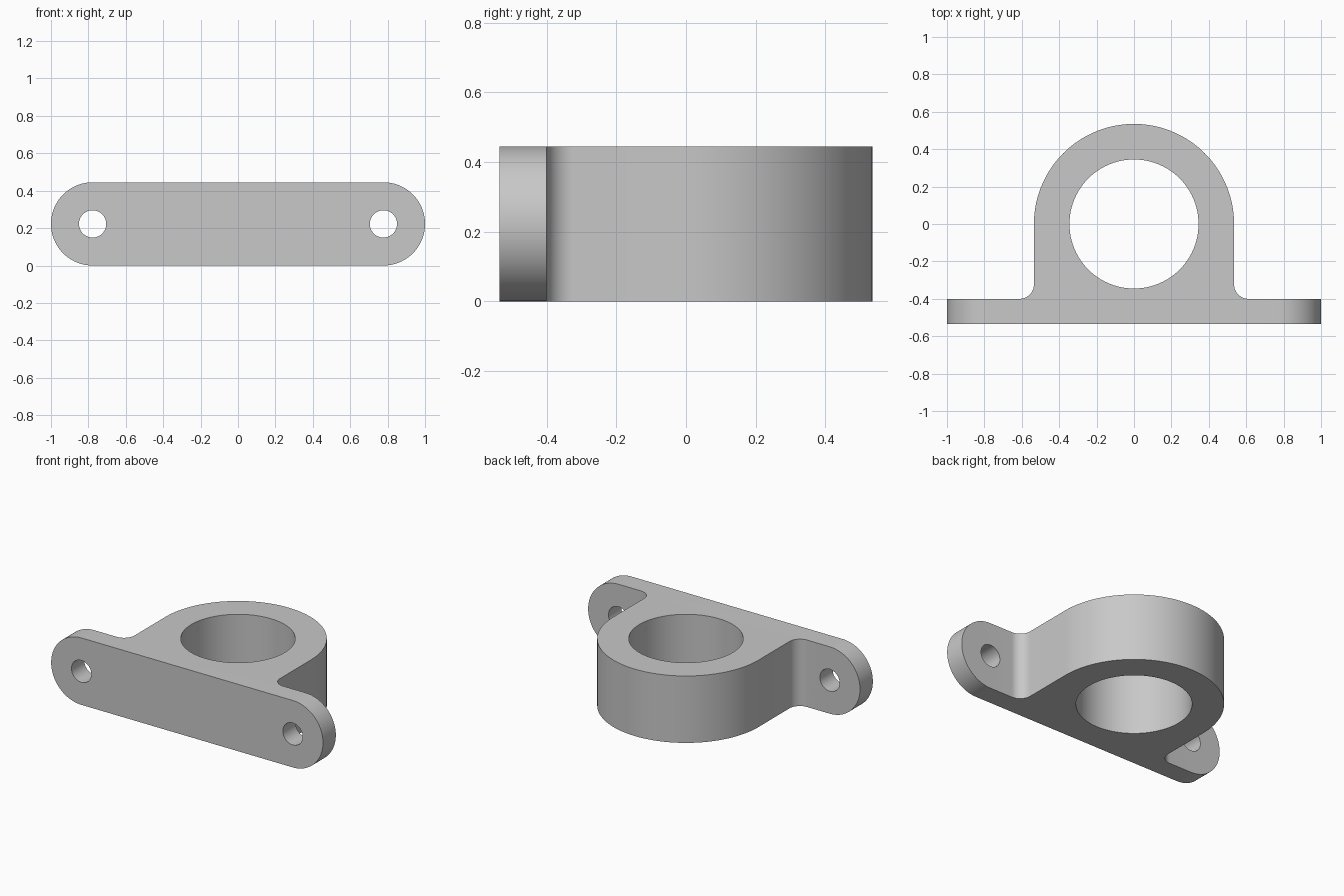
import bpy
import bmesh
from math import sin, cos, pi, radians
from mathutils import Vector

if "Cube" in bpy.data.objects:
    bpy.data.objects.remove(bpy.data.objects["Cube"], do_unlink=True)

HEIGHT = 0.445        # overall height
END_R = HEIGHT / 2    # rounded ends of the flange
HOLE_X = 1 - END_R    # bolt holes sit on the centres of the rounded ends
HOLE_R = 0.073
RING_R = 0.535
BORE_R = 0.345
FLANGE_Y = -0.40      # back face of the flange
FILLET = 0.077


def arc(cx, cy, r, start, end, steps):
    """Points along a circular arc, angles in degrees."""
    angles = [radians(start + (end - start) * i / steps) for i in range(steps + 1)]
    return [(cx + r * cos(a), cy + r * sin(a)) for a in angles]


def prism(name, outline, place, direction):
    """Extrude a closed 2D outline along a direction."""
    bm = bmesh.new()
    face = bm.faces.new([bm.verts.new(place(u, v)) for u, v in outline])
    moved = bmesh.ops.extrude_face_region(bm, geom=[face])["geom"]
    bmesh.ops.translate(bm, vec=Vector(direction),
                        verts=[g for g in moved if isinstance(g, bmesh.types.BMVert)])
    bmesh.ops.recalc_face_normals(bm, faces=bm.faces)
    mesh = bpy.data.meshes.new(name)
    bm.to_mesh(mesh)
    bm.free()
    obj = bpy.data.objects.new(name, mesh)
    bpy.context.collection.objects.link(obj)
    return obj


def along_z(u, v):
    return (u, v, -0.2)


def along_y(u, v):
    return (u, -1, v)


# Plan shape: flange, fillets and rounded bearing housing
right = [(1.1, -RING_R), (1.1, FLANGE_Y)]
right += arc(RING_R + FILLET, FLANGE_Y + FILLET, FILLET, 270, 180, 16)
left = [(-x, y) for x, y in reversed(right)]
plan = right + arc(0, 0, RING_R, 0, 180, 96) + left
bracket = prism("bearing_bracket", plan, along_z, (0, 0, 1))

# Front shape: slot outline that rounds the flange ends and trims the height
slot = (arc(HOLE_X, END_R, END_R, -90, 90, 48)
        + arc(-HOLE_X, END_R, END_R, 90, 270, 48))
cutters = [(prism("flange_outline_cutter", slot, along_y, (0, 2, 0)), 'INTERSECT')]

# Bore and bolt holes
bore = arc(0, 0, BORE_R, 0, 360, 96)[:-1]
cutters.append((prism("bore_cutter", bore, along_z, (0, 0, 1)), 'DIFFERENCE'))
for side, x in (("left", HOLE_X), ("right", -HOLE_X)):
    hole = arc(x, END_R, HOLE_R, 0, 360, 48)[:-1]
    cutters.append((prism(side + "_bolt_hole_cutter", hole, along_y, (0, 2, 0)), 'DIFFERENCE'))

for cutter, operation in cutters:
    cutter.hide_render = True
    mod = bracket.modifiers.new(cutter.name, 'BOOLEAN')
    mod.operation = operation
    mod.solver = 'EXACT'
    mod.object = cutter

# Bake the cuts and drop the helpers
graph = bpy.context.evaluated_depsgraph_get()
final = bpy.data.meshes.new_from_object(bracket.evaluated_get(graph))
bracket.modifiers.clear()
bracket.data = final
for cutter, _ in cutters:
    bpy.data.objects.remove(cutter, do_unlink=True)

# Plain grey metal
color = (0.58, 0.58, 0.58, 1)
grey = bpy.data.materials.new("light_grey_metal")
grey.use_nodes = True
grey.diffuse_color = color
grey.node_tree.nodes["Principled BSDF"].inputs["Base Color"].default_value = color
final.materials.clear()
final.materials.append(grey)

# Smooth curved walls, crisp edges
for obj in bpy.context.selected_objects:
    obj.select_set(False)
bracket.select_set(True)
bpy.context.view_layer.objects.active = bracket
bpy.ops.object.shade_smooth_by_angle(angle=radians(30))
